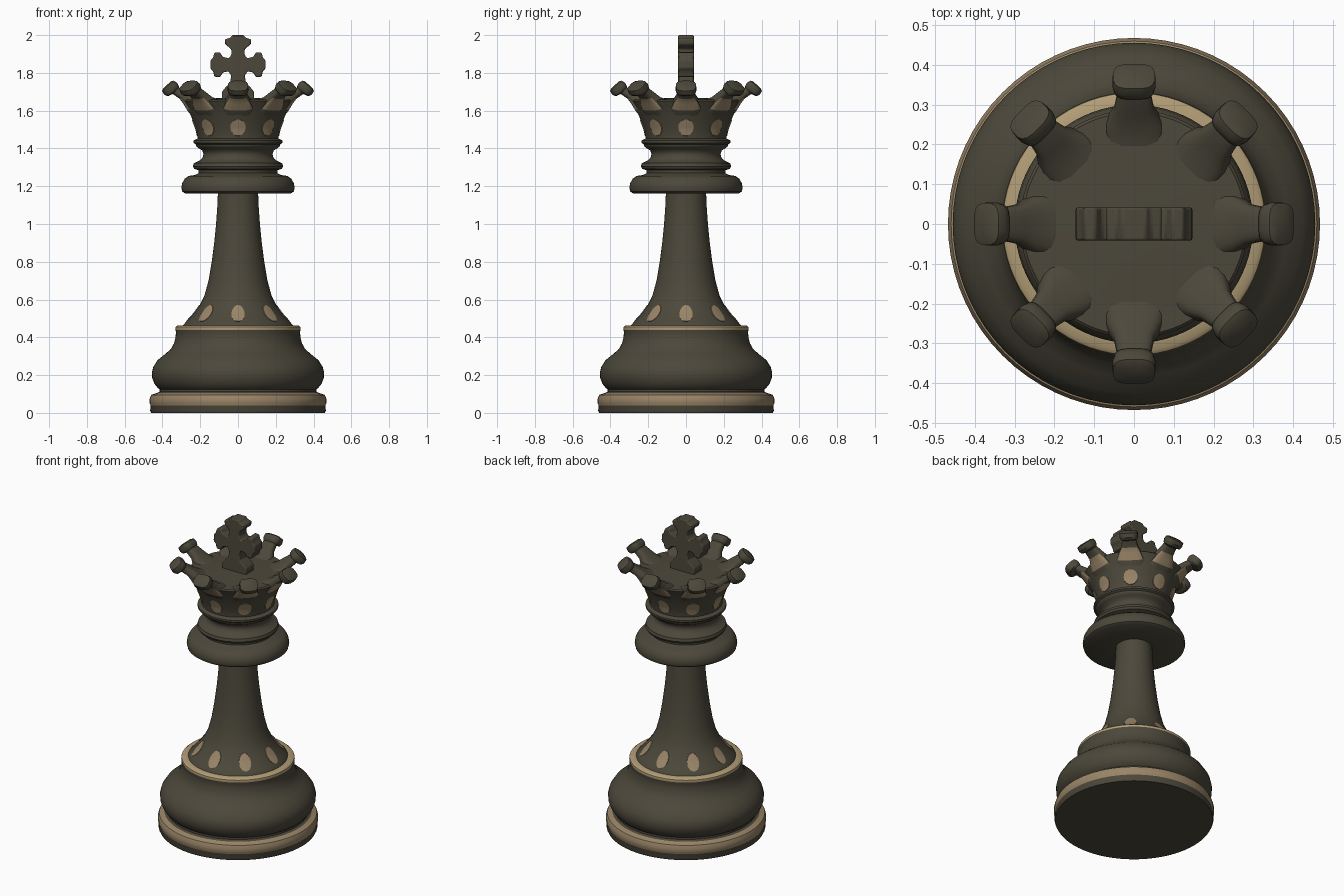
import bpy, bmesh, math

if "Cube" in bpy.data.objects:
    bpy.data.objects.remove(bpy.data.objects["Cube"])

def mat(name, c):
    m = bpy.data.materials.new(name)
    m.diffuse_color = (*c, 1)
    m.use_nodes = True
    m.node_tree.nodes["Principled BSDF"].inputs["Base Color"].default_value = m.diffuse_color
    return m

DARK = mat("dark wood", (0.072, 0.064, 0.043))
TAN = mat("worn tan", (0.32, 0.235, 0.138))
PALE = mat("pale rim", (0.44, 0.335, 0.18))
MATS = [DARK, TAN, PALE]

def finish(bm, name, angle=40):
    bmesh.ops.remove_doubles(bm, verts=bm.verts, dist=1e-5)
    bmesh.ops.recalc_face_normals(bm, faces=bm.faces)
    me = bpy.data.meshes.new(name)
    bm.to_mesh(me)
    bm.free()
    for m in MATS:
        me.materials.append(m)
    ob = bpy.data.objects.new(name, me)
    bpy.context.collection.objects.link(ob)
    bpy.ops.object.select_all(action='DESELECT')
    ob.select_set(True)
    bpy.context.view_layer.objects.active = ob
    bpy.ops.object.shade_smooth_by_angle(angle=math.radians(angle))
    return ob

def lathe(name, profile, rule=lambda r, z: 0, n=72):
    """Spin (radius, height) points; rule picks the colour from a face's middle."""
    bm = bmesh.new()
    rings = [[bm.verts.new((r * math.cos(2 * math.pi * i / n), r * math.sin(2 * math.pi * i / n), z))
              for i in range(n)] for r, z in profile]
    for k in range(len(rings) - 1):
        (r0, z0), (r1, z1) = profile[k], profile[k + 1]
        for i in range(n):
            j = (i + 1) % n
            f = bm.faces.new((rings[k][i], rings[k][j], rings[k + 1][j], rings[k + 1][i]))
            f.material_index = rule((r0 + r1) / 2, (z0 + z1) / 2)
    for ring, rev in ((rings[0], True), (rings[-1], False)):
        bm.faces.new(ring[::-1] if rev else ring)
    return finish(bm, name)

def radius_at(profile, z):
    for (r0, z0), (r1, z1) in zip(profile, profile[1:]):
        if z0 <= z <= z1 and z1 > z0:
            return r0 + (r1 - r0) * (z - z0) / (z1 - z0)
    return profile[-1][0]

def spots(name, profile, zc, hw, hh, n=14):
    """Eight thin oval plates that follow a turned surface."""
    bm = bmesh.new()
    for s in range(8):
        a0 = math.pi / 4 * s
        rc = radius_at(profile, zc)
        def point(t, k, lift):
            z = zc + hh * k * math.sin(t)
            r = radius_at(profile, z) + lift
            a = a0 + hw * k * math.cos(t) / rc
            return bm.verts.new((r * math.cos(a), r * math.sin(a), z))
        centre = point(0, 0, 0.004)
        loops = [[point(2 * math.pi * i / n, k, l) for i in range(n)]
                 for k, l in ((0.35, 0.004), (0.7, 0.004), (0.97, 0.004), (1, -0.004))]
        for i in range(n):
            j = (i + 1) % n
            bm.faces.new((centre, loops[0][i], loops[0][j]))
            for p, q in zip(loops, loops[1:]):
                bm.faces.new((p[i], q[i], q[j], p[j]))
    for f in bm.faces:
        f.material_index = 1
    return finish(bm, name)

# Base with tan foot band and pale upper lip
base = [(0.46, 0), (0.465, 0.01), (0.463, 0.04), (0.468, 0.05), (0.468, 0.075), (0.46, 0.095),
        (0.43, 0.105), (0.415, 0.112), (0.415, 0.125), (0.425, 0.132), (0.443, 0.155), (0.454, 0.185),
        (0.456, 0.215), (0.448, 0.245), (0.425, 0.28), (0.385, 0.312), (0.355, 0.338), (0.338, 0.37),
        (0.331, 0.4), (0.328, 0.43), (0.332, 0.44), (0.33, 0.455), (0.32, 0.463), (0.285, 0.463)]
lathe("base", base, lambda r, z: 1 if 0.04 < z < 0.102 else 2 if z > 0.436 else 0)

# Flared stem
stem = [(0.295, 0.455), (0.29, 0.466), (0.272, 0.485), (0.235, 0.525), (0.203, 0.57), (0.178, 0.62),
        (0.156, 0.7), (0.139, 0.8), (0.126, 0.9), (0.116, 1.0), (0.109, 1.1), (0.106, 1.18)]
lathe("stem", stem)
spots("stem_spots", stem, 0.528, 0.036, 0.045)

# Stacked collar rings
collar = [(0.1, 1.162), (0.28, 1.162), (0.295, 1.172), (0.3, 1.19), (0.296, 1.215), (0.282, 1.24),
          (0.262, 1.254), (0.225, 1.26), (0.208, 1.27), (0.21, 1.285), (0.232, 1.292), (0.239, 1.305),
          (0.234, 1.322), (0.205, 1.335), (0.188, 1.35), (0.183, 1.37), (0.19, 1.39), (0.21, 1.402),
          (0.222, 1.412), (0.224, 1.422), (0.236, 1.43), (0.236, 1.442), (0.215, 1.452), (0.19, 1.46)]
lathe("collar", collar)

# Crown cup
crown = [(0.212, 1.445), (0.214, 1.465), (0.221, 1.5), (0.242, 1.555), (0.262, 1.605),
         (0.281, 1.64), (0.287, 1.652), (0.28, 1.659), (0.2, 1.66), (0.1, 1.667)]
lathe("crown", crown)
spots("crown_spots", crown, 1.51, 0.042, 0.045)

# Eight crown prongs: outer (r, z), inner (r, z), half width
SECTIONS = [((0.235, 1.555), (0.18, 1.655), 0.085), ((0.268, 1.60), (0.205, 1.664), 0.085),
            ((0.289, 1.635), (0.24, 1.675), 0.068), ((0.309, 1.662), (0.272, 1.70), 0.05),
            ((0.345, 1.688), (0.313, 1.724), 0.042), ((0.372, 1.676), (0.313, 1.731), 0.051),
            ((0.39, 1.683), (0.322, 1.748), 0.055), ((0.403, 1.705), (0.34, 1.759), 0.053),
            ((0.392, 1.722), (0.355, 1.755), 0.035)]

def prong(name, a, n=16):
    bm = bmesh.new()
    rings = []
    for (ro, zo), (ri, zi), hw in SECTIONS:
        ring = []
        for i in range(n):
            t = 2 * math.pi * (i + 0.5) / n
            c, s = math.cos(t), math.sin(t)
            u = math.copysign(abs(c) ** 0.65, c)
            w = hw * math.copysign(abs(s) ** 0.65, s)
            r = (ro + ri) / 2 + u * (ro - ri) / 2
            z = (zo + zi) / 2 + u * (zo - zi) / 2
            ring.append(bm.verts.new((r * math.cos(a) - w * math.sin(a), r * math.sin(a) + w * math.cos(a), z)))
        rings.append(ring)
    for k in range(len(rings) - 1):
        for i in range(n):
            j = (i + 1) % n
            f = bm.faces.new((rings[k][i], rings[k][j], rings[k + 1][j], rings[k + 1][i]))
            # Tan patch on the outer underside
            if k in (1, 2) and math.cos(2 * math.pi * (i + 1) / n) > 0.6:
                f.material_index = 1
    bm.faces.new(rings[0][::-1])
    bm.faces.new(rings[-1])
    finish(bm, name, 35)

for s in range(8):
    prong(f"crown_prong_{s + 1}", s * math.pi / 4)

# Cross finial: mirrored outline given thickness
half = [(0.085, 1.65), (0.085, 1.70), (0.065, 1.725), (0.042, 1.745), (0.036, 1.785), (0.05, 1.808),
        (0.08, 1.802), (0.095, 1.777), (0.125, 1.78), (0.132, 1.808), (0.147, 1.825), (0.146, 1.865),
        (0.132, 1.88), (0.125, 1.907), (0.097, 1.91), (0.08, 1.885), (0.05, 1.877), (0.035, 1.895),
        (0.035, 1.925), (0.068, 1.952), (0.07, 1.978), (0.043, 1.985), (0.03, 2.0)]
outline = half + [(-x, z) for x, z in reversed(half)]
bm = bmesh.new()
face = bm.faces.new([bm.verts.new((x, -0.042, z)) for x, z in outline])
ext = bmesh.ops.extrude_face_region(bm, geom=[face])
bmesh.ops.translate(bm, vec=(0, 0.084, 0), verts=[v for v in ext["geom"] if isinstance(v, bmesh.types.BMVert)])
cross = finish(bm, "cross_finial", 30)
bev = cross.modifiers.new("soft_edges", 'BEVEL')
bev.width = 0.006
bev.segments = 2
